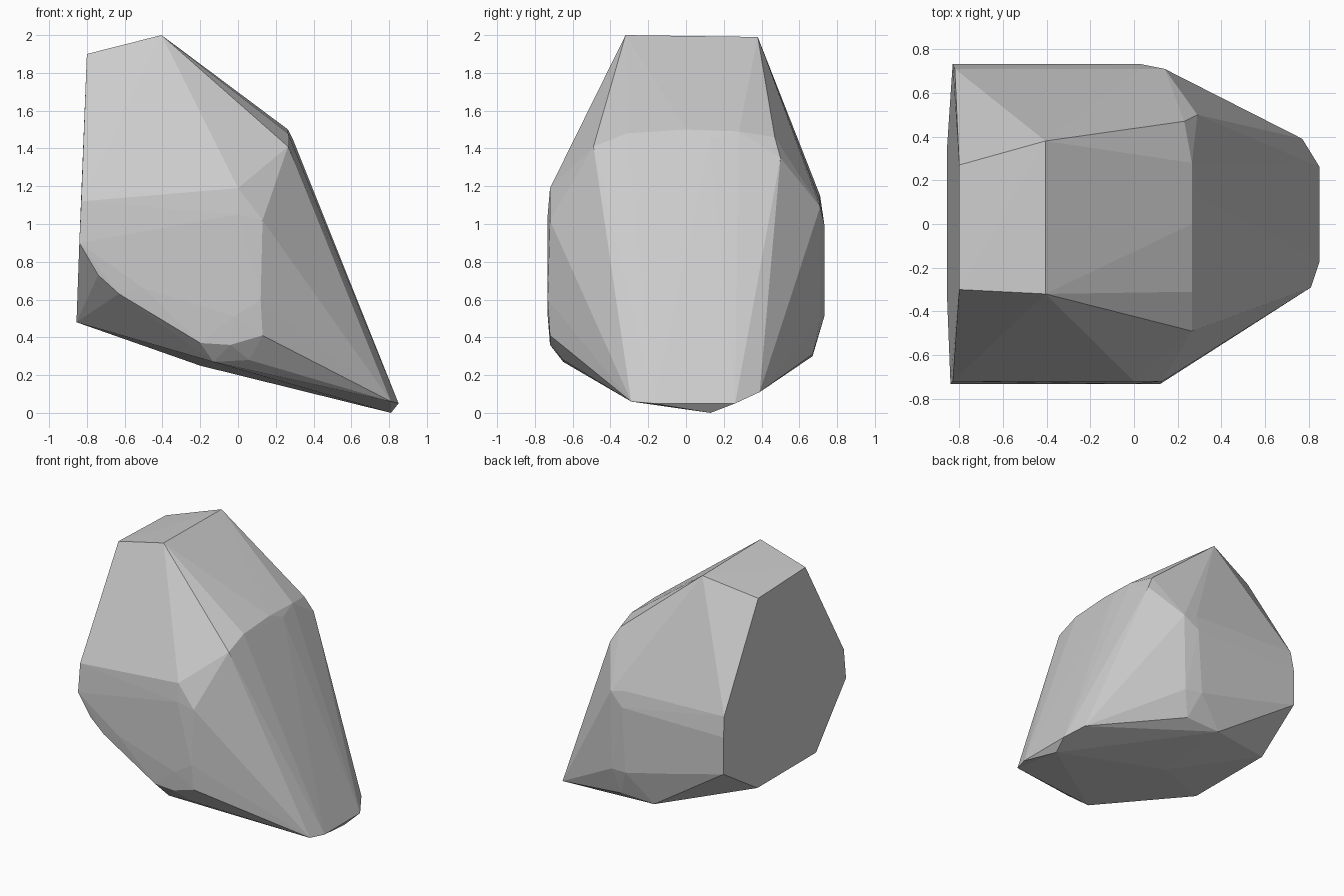
import bpy
import bmesh
from mathutils import Vector

default_cube = bpy.data.objects.get("Cube")
if default_cube:
    bpy.data.objects.remove(default_cube, do_unlink=True)


def flat_material(name, value):
    """Plain grey material, the same in the viewport and in a render."""
    material = bpy.data.materials.new(name)
    material.use_nodes = True
    colour = (value, value, value, 1.0)
    material.diffuse_color = colour
    material.node_tree.nodes["Principled BSDF"].inputs["Base Color"].default_value = colour
    return material


def upright_outline(y, corners):
    """Corners of a facet facing front or back, given as (x, z)."""
    return [Vector((x, y, z)) for x, z in corners]


def across_outline(x, corners):
    """Corners of a facet facing sideways, given as (y, z)."""
    return [Vector((x, y, z)) for y, z in corners]


def chiselled_stone(name, outlines, material):
    """Wrap the outlines in a convex skin with flat facets."""
    bm = bmesh.new()
    for outline in outlines:
        for corner in outline:
            bm.verts.new(corner)
    hull = bmesh.ops.convex_hull(bm, input=bm.verts)
    unused = {v for key in ("geom_interior", "geom_unused")
              for v in hull[key] if isinstance(v, bmesh.types.BMVert)}
    bmesh.ops.delete(bm, geom=list(unused), context='VERTS')
    bmesh.ops.recalc_face_normals(bm, faces=bm.faces)
    mesh = bpy.data.meshes.new(name)
    bm.to_mesh(mesh)
    bm.free()
    mesh.materials.append(material)
    stone = bpy.data.objects.new(name, mesh)
    bpy.context.collection.objects.link(stone)
    return stone


# Small sloping crown
crown = (across_outline(-.405, [(-.32, 2), (.38, 1.99)])
         + across_outline(-.8, [(-.3, 1.9), (.27, 1.88)]))

# Rounded shoulder where the top slope turns steep
shoulder = (across_outline(.265, [(-.49, 1.41), (-.31, 1.48), (0, 1.5), (.28, 1.49)])
            + across_outline(.29, [(.13, 1.45), (.5, 1.35)])
            + across_outline(.23, [(.47, 1.46)]))

# Broad front flank with its bevelled lower rim
front_flank = (upright_outline(-.72, [(-.83, 1.12), (0, 1.19), (.13, 1.02), (.13, .41),
                                      (-.04, .36), (-.2, .37), (-.63, .63), (-.74, .73)])
               + upright_outline(-.732, [(-.84, .9), (-.5, .66), (-.02, .51), (.12, .6), (0, 1.05)])
               + upright_outline(-.65, [(-.13, .27), (.06, .28)]))

# Broad back flank with its bevelled lower rim
back_flank = (upright_outline(.732, [(-.83, 1), (-.83, .72), (-.49, .63), (0, .51), (.03, 1)])
              + upright_outline(.71, [(-.82, 1.15), (.03, 1.12), (.14, 1.09), (.13, .5)])
              + upright_outline(.67, [(-.2, .3), (.08, .31)]))

# Low pointed toe, and the heel and belly of the underside
toe = (across_outline(.85, [(-.17, .05), (.26, .05)])
       + across_outline(.81, [(-.29, .06), (.13, 0)])
       + across_outline(.77, [(.39, .11)]))
underside = (across_outline(-.855, [(-.35, .48), (.36, .48)])
             + across_outline(-.2, [(.1, .25)]))

stone_grey = flat_material("stone grey", .6)
chiselled_stone("rock", [crown, shoulder, front_flank, back_flank, toe, underside], stone_grey)
